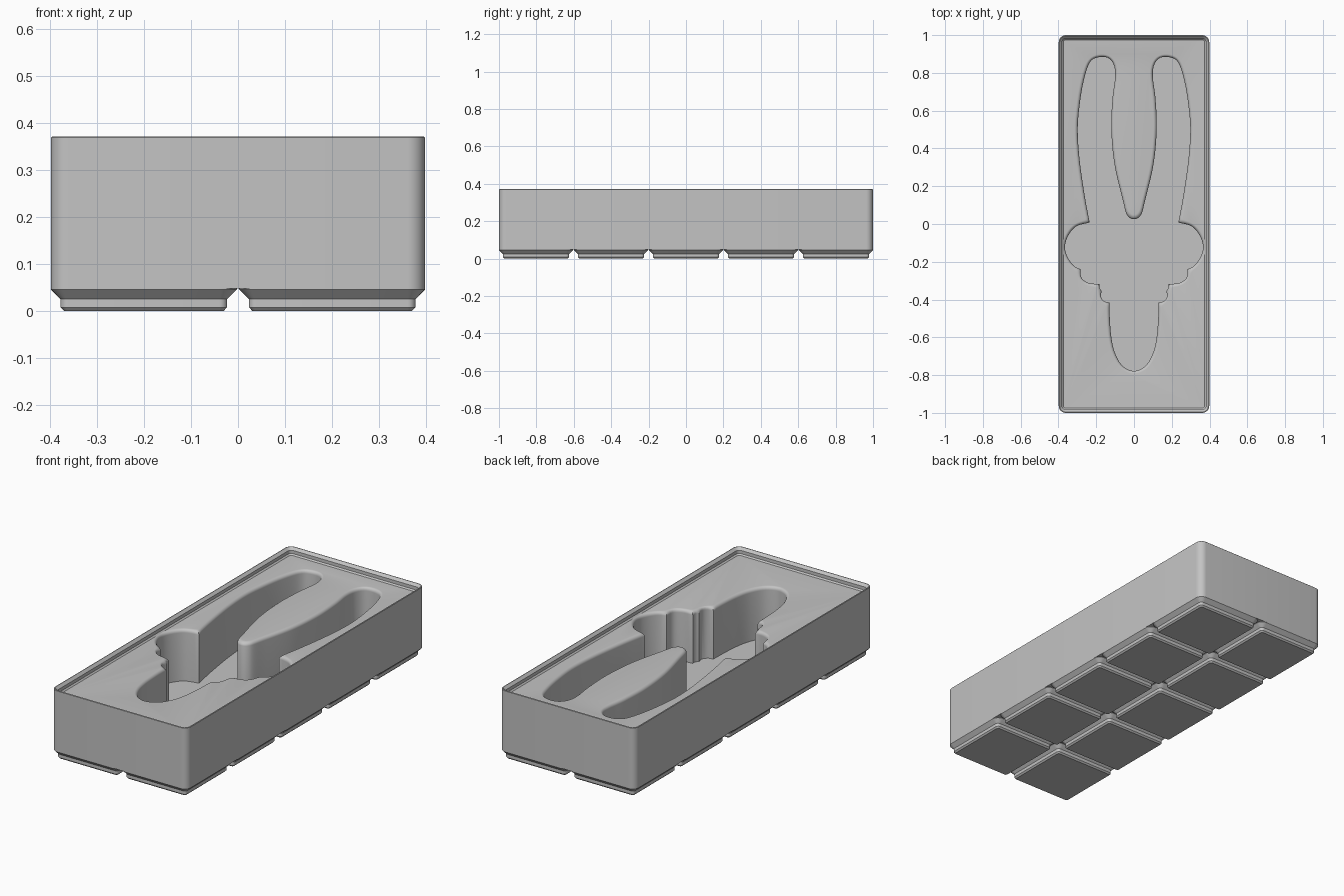
import bpy, bmesh, math
from mathutils import Vector

if "Cube" in bpy.data.objects:
    bpy.data.objects.remove(bpy.data.objects["Cube"])

HX, HY, R = 0.3985, 1.0, 0.037          # half footprint and corner radius
BASE, TOP, LIP = 0.0475, 0.334, 0.371   # body bottom, deck, lip top
FLOOR, FILLET = 0.06, 0.018             # pocket floor and rim rounding

grey = bpy.data.materials.new("plain_grey")
grey.diffuse_color = (0.55, 0.55, 0.55, 1)
grey.use_nodes = True
grey.node_tree.nodes["Principled BSDF"].inputs["Base Color"].default_value = grey.diffuse_color


def rounded_rect(hx, hy, r, z, cx=0, cy=0, seg=8):
    pts = []
    for k, (sx, sy) in enumerate([(1, 1), (-1, 1), (-1, -1), (1, -1)]):
        for i in range(seg + 1):
            a = math.pi / 2 * (k + i / seg)
            pts.append((cx + sx * (hx - r) + r * math.cos(a),
                        cy + sy * (hy - r) + r * math.sin(a), z))
    return pts


def loft(name, rings, closed=False):
    """Skin a stack of equal rings; cap the ends unless the stack is a loop."""
    bm = bmesh.new()
    vs = [[bm.verts.new(p) for p in ring] for ring in rings]
    n = len(vs[0])
    for a, b in zip(vs, vs[1:] + ([vs[0]] if closed else [])):
        for i in range(n):
            j = (i + 1) % n
            bm.faces.new((a[i], a[j], b[j], b[i]))
    if not closed:
        bm.faces.new(vs[0][::-1])
        bm.faces.new(vs[-1])
    bmesh.ops.recalc_face_normals(bm, faces=bm.faces)
    me = bpy.data.meshes.new(name)
    bm.to_mesh(me)
    bm.free()
    me.materials.append(grey)
    ob = bpy.data.objects.new(name, me)
    bpy.context.collection.objects.link(ob)
    return ob


def smooth(ob):
    bpy.ops.object.select_all(action='DESELECT')
    ob.select_set(True)
    bpy.context.view_layer.objects.active = ob
    bpy.ops.object.shade_smooth_by_angle(angle=math.radians(30))


# Right half of the tool outline, in smooth runs separated by sharp corners
runs = [
    [(0, -.778), (.06, -.752), (.1, -.685), (.12, -.6), (.128, -.5), (.13, -.415)],
    [(.13, -.415), (.157, -.41), (.176, -.385), (.171, -.355)],
    [(.171, -.355), (.183, -.338), (.183, -.318)],
    [(.183, -.318), (.24, -.312), (.278, -.285), (.283, -.24)],
    [(.283, -.24), (.32, -.22), (.352, -.175), (.366, -.12), (.347, -.06),
     (.305, -.012), (.235, .008)],
    [(.235, .008), (.262, .155), (.288, .34), (.298, .5), (.288, .63), (.267, .755),
     (.237, .85), (.2, .88), (.138, .88), (.106, .84), (.1, .775), (.114, .66),
     (.12, .5), (.103, .315), (.06, .13), (.037, .048), (0, .025)],
]


def spline(pts, mirror_start, mirror_end):
    """Catmull-Rom through the points, mirrored past the centre line."""
    p = [Vector(q) for q in pts]
    flip = lambda v: Vector((-v.x, v.y))
    first = flip(p[1]) if mirror_start else 2 * p[0] - p[1]
    last = flip(p[-2]) if mirror_end else 2 * p[-1] - p[-2]
    e = [first] + p + [last]
    out = []
    for a, b, c, d in zip(e, e[1:], e[2:], e[3:]):
        n = max(2, round((c - b).length / 0.013))
        for i in range(n):
            t = i / n
            out.append(0.5 * (2 * b + (c - a) * t + (2 * a - 5 * b + 4 * c - d) * t * t
                              + (3 * b - a - 3 * c + d) * t ** 3))
    return out


half = []
for k, run in enumerate(runs):
    half += spline(run, k == 0, k == len(runs) - 1)
half.append(Vector(runs[-1][-1]))
outline = half + [Vector((-v.x, v.y)) for v in half[-2:0:-1]]


def grow(pts, d):
    """Push a counter-clockwise outline outward, evening out its spacing."""
    n = len(pts)
    out = []
    for i in range(n):
        t = (pts[(i + 1) % n] - pts[i - 1]).normalized()
        out.append(pts[i] + d * Vector((t.y, -t.x)))
    return [out[i] * 0.7 + (out[i - 1] + out[(i + 1) % n]) * 0.15 for i in range(n)]


# Pocket cutter: straight wall, then a rounded rim
at = lambda pts, z: [(p.x, p.y, z) for p in pts]
rings = [at(outline, FLOOR), at(outline, TOP - FILLET)]
cur, done = outline, 0
for i in range(1, 7):
    a = math.pi / 2 * i / 6
    off = FILLET * (1 - math.cos(a))
    steps = max(1, math.ceil((off - done) / 0.0025))
    for s in range(steps):
        cur = grow(cur, (off - done) / steps)
    done = off
    rings.append(at(cur, TOP - FILLET + FILLET * math.sin(a)))
rings.append(at(cur, TOP + 0.02))
cutter = loft("pocket_cutter", rings)
cutter.hide_render = True

# Body block with the pocket cut out
body = loft("body", [rounded_rect(HX, HY, R, BASE), rounded_rect(HX, HY, R, TOP)])
mod = body.modifiers.new("pocket", 'BOOLEAN')
mod.operation, mod.solver, mod.object = 'DIFFERENCE', 'EXACT', cutter
mod.use_self = True
bpy.context.view_layer.objects.active = body
bpy.ops.object.modifier_apply(modifier="pocket")
bpy.data.objects.remove(cutter)
smooth(body)

# Stacking lip: stepped inner profile as (inset, height)
profile = [(0, TOP), (0, LIP - .002), (.002, LIP), (.005, LIP), (.007, LIP - .002),
           (.018, .358), (.018, .341), (.025, TOP)]
smooth(loft("stacking_lip", [rounded_rect(HX - d, HY - d, R - d, z) for d, z in profile],
            closed=True))

# Grid of stepped feet: 2 by 5
foot = [(.028, 0), (.0205, .0076), (.0205, .025), (0, .0455), (0, BASE)]
PX, PY, H = 0.401, 0.401, 0.198
for i in range(2):
    for j in range(5):
        cx, cy = (i - .5) * PX, (j - 2) * PY
        smooth(loft(f"foot_{i}_{j}",
                    [rounded_rect(H - d, H - d, R - d, z, cx, cy) for d, z in foot]))
